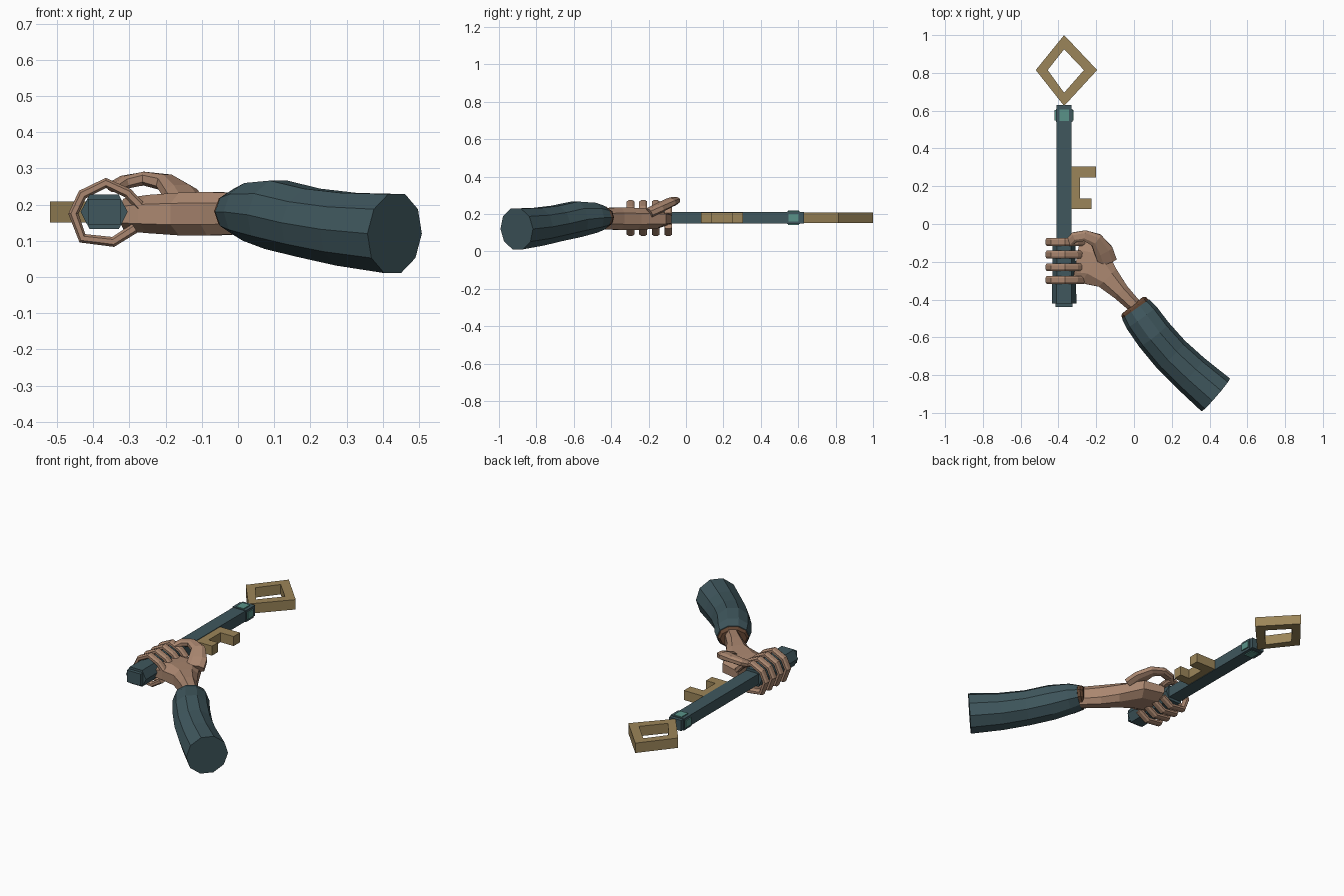
import bpy, bmesh, math
from mathutils import Vector

cube = bpy.data.objects.get("Cube")
if cube:
    bpy.data.objects.remove(cube, do_unlink=True)


def material(name, rgb):
    m = bpy.data.materials.new(name)
    m.use_nodes = True
    m.diffuse_color = (*rgb, 1)
    m.node_tree.nodes["Principled BSDF"].inputs["Base Color"].default_value = (*rgb, 1)
    return m


SLATE = material("dark slate teal", (0.05, 0.095, 0.11))
SKIN = material("skin tan", (0.40, 0.24, 0.16))
GOLD = material("dull gold", (0.33, 0.235, 0.10))
BROWN = material("leather brown", (0.125, 0.06, 0.032))
TEAL = material("pale teal", (0.10, 0.29, 0.25))

UP = Vector((0, 0, 1))
BACK = Vector((0, 1, 0))
KEY_X, KEY_Z = -0.37, 0.18
CHAMFERED = [(1, -.5), (1, .5), (.5, 1), (-.5, 1), (-1, .5), (-1, -.5), (-.5, -1), (.5, -1)]


def finish(name, bm, mat):
    bmesh.ops.recalc_face_normals(bm, faces=bm.faces[:])
    me = bpy.data.meshes.new(name)
    bm.to_mesh(me)
    bm.free()
    me.materials.append(mat)
    ob = bpy.data.objects.new(name, me)
    bpy.context.collection.objects.link(ob)
    return ob


def round_profile(n):
    return [(math.cos(math.tau * i / n), math.sin(math.tau * i / n)) for i in range(n)]


def loft(name, sections, mat, profile=CHAMFERED, ref=UP):
    """Skin a profile along sections of (centre, half width, half height)."""
    bm = bmesh.new()
    centres = [Vector(s[0]) for s in sections]
    rings = []
    for i, (c, w, h) in enumerate(sections):
        t = (centres[min(i + 1, len(centres) - 1)] - centres[max(i - 1, 0)]).normalized()
        side = t.cross(ref).normalized()
        up = side.cross(t)
        rings.append([bm.verts.new(centres[i] + side * a * w + up * b * h) for a, b in profile])
    n = len(profile)
    for a, b in zip(rings, rings[1:]):
        for j in range(n):
            bm.faces.new((a[j], a[(j + 1) % n], b[(j + 1) % n], b[j]))
    bm.faces.new(rings[0])
    bm.faces.new(rings[-1])
    return finish(name, bm, mat)


def box(name, centre, size, mat):
    bm = bmesh.new()
    bmesh.ops.create_cube(bm, size=1)
    for v in bm.verts:
        v.co = Vector(centre) + Vector(a * b for a, b in zip(v.co, size))
    return finish(name, bm, mat)


def flat_plate(name, outline, mat, half, hole=None):
    """Extrude a plan outline, optionally with a matching hole, about the key's mid height."""
    bm = bmesh.new()
    if hole:
        loops = [[bm.verts.new((x, y, KEY_Z - half)) for x, y in pts] for pts in (outline, hole)]
        n = len(outline)
        faces = [bm.faces.new((loops[0][i], loops[0][(i + 1) % n],
                               loops[1][(i + 1) % n], loops[1][i])) for i in range(n)]
    else:
        faces = [bm.faces.new([bm.verts.new((x, y, KEY_Z - half)) for x, y in outline])]
    ext = bmesh.ops.extrude_face_region(bm, geom=faces, use_keep_orig=True)
    for g in ext["geom"]:
        if isinstance(g, bmesh.types.BMVert):
            g.co.z += 2 * half
    return finish(name, bm, mat)


# Key: shaft, grip and end cap
def key_point(y):
    return (KEY_X, y, KEY_Z)


box("key_shaft", (KEY_X, 0.095, KEY_Z), (0.08, 1.07, 0.062), SLATE)
hexagon = [(1, 0), (.62, 1), (-.62, 1), (-1, 0), (-.62, -1), (.62, -1)]
loft("key_grip", [(key_point(-0.42), 0.065, 0.048), (key_point(-0.09), 0.06, 0.046)],
     SLATE, hexagon)
box("key_end_cap", (KEY_X, -0.425, KEY_Z), (0.09, 0.03, 0.07), SLATE)

# Collar with an inlay plate on each side
box("key_collar", (KEY_X, 0.575, KEY_Z), (0.088, 0.07, 0.068), SLATE)
for s, tag in ((-1, "lower"), (1, "upper")):
    box(tag + "_collar_inlay", (KEY_X, 0.575, KEY_Z + s * 0.035), (0.05, 0.06, 0.008), TEAL)
for s, tag in ((-1, "right"), (1, "left")):
    box(tag + "_collar_inlay", (KEY_X + s * 0.046, 0.575, KEY_Z), (0.009, 0.055, 0.04), TEAL)

# Diamond bow and toothed bit
flat_plate("key_bow", [(-.37, 1), (-.195, .815), (-.37, .625), (-.52, .815)], GOLD, 0.029,
           [(-.37, .925), (-.265, .815), (-.37, .695), (-.457, .815)])
flat_plate("key_bit", [(-.335, .08), (-.225, .08), (-.225, .135), (-.285, .135),
                       (-.285, .245), (-.2, .245), (-.2, .305), (-.335, .305)], GOLD, 0.028)

# Hand
loft("palm", [((-.305, -.195, .172), .12, .045), ((-.22, -.21, .174), .118, .053),
              ((-.14, -.285, .174), .066, .059), ((-.07, -.36, .175), .046, .06),
              ((.02, -.45, .175), .036, .056)], SKIN)

finger_path = [(-.27, .195), (-.305, .232), (-.365, .26), (-.43, .228), (-.455, .175),
               (-.43, .107), (-.345, .097), (-.285, .135)]
for i, name in enumerate(("index", "middle", "ring", "little")):
    y = -0.095 - 0.067 * i
    loft(name + "_finger", [((x, y, z), 0.014, 0.021) for x, z in finger_path], SKIN, ref=BACK)

loft("thumb", [((-.14, -.20, .205), .05, .024), ((-.16, -.145, .232), .05, .024),
               ((-.2, -.085, .262), .037, .022), ((-.26, -.062, .272), .029, .019),
               ((-.315, -.07, .262), .027, .018), ((-.345, -.1, .248), .022, .014)], SKIN)

# Cuff and sleeve
loft("cuff", [((-.008, -.43, .182), .072, .05), ((.0, -.44, .182), .084, .06),
              ((.035, -.485, .18), .085, .064)], BROWN, round_profile(10))
loft("sleeve", [((.008, -.45, .18), .088, .066), ((.04, -.495, .18), .098, .084),
                ((.105, -.585, .172), .101, .1), ((.195, -.69, .15), .104, .1),
                ((.3, -.79, .132), .108, .106), ((.433, -.905, .12), .115, .115)],
     SLATE, round_profile(10))
